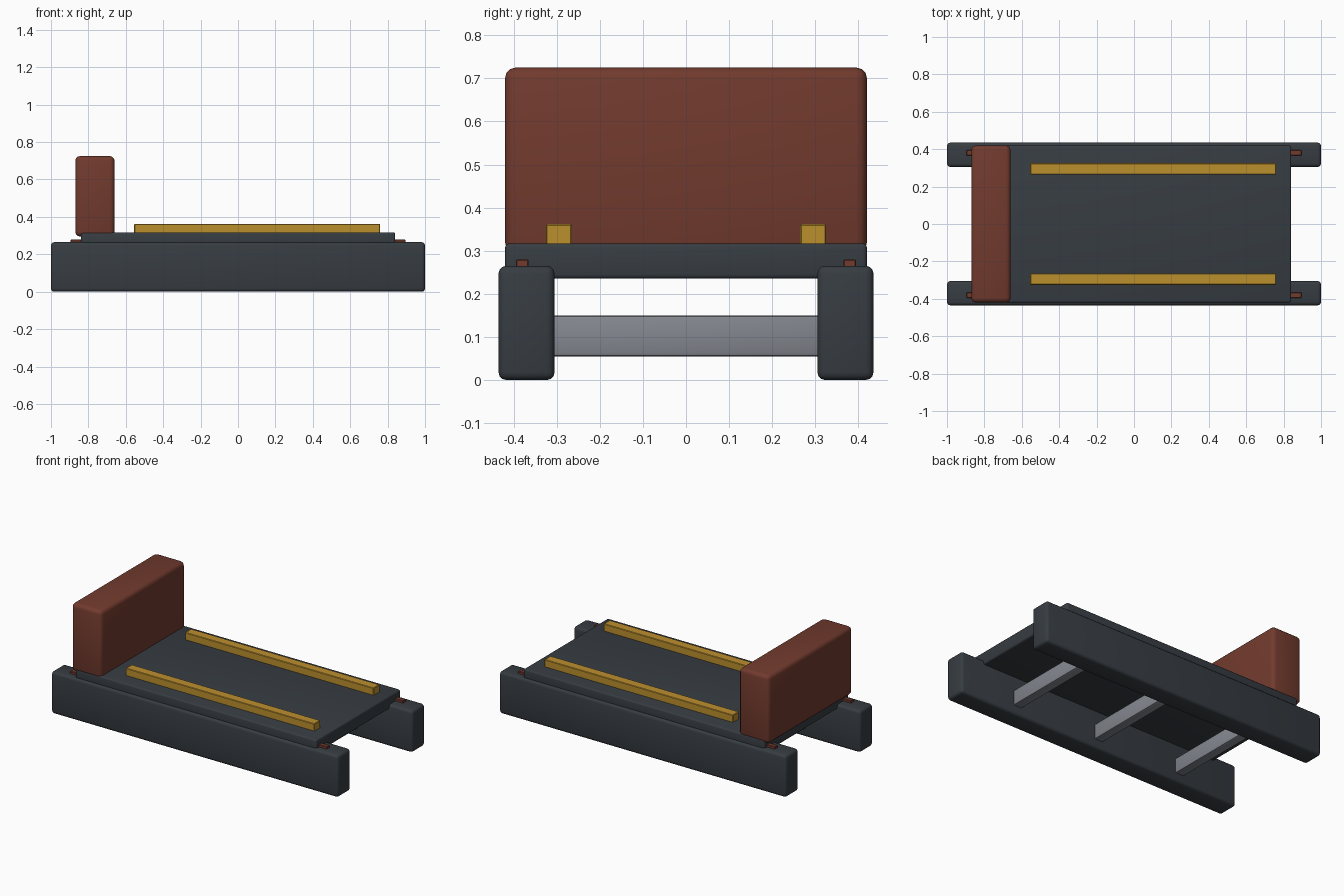
import bpy

if "Cube" in bpy.data.objects:
    bpy.data.objects.remove(bpy.data.objects["Cube"])


def material(name, rgb):
    m = bpy.data.materials.new(name)
    m.diffuse_color = (*rgb, 1)
    m.use_nodes = True
    m.node_tree.nodes["Principled BSDF"].inputs["Base Color"].default_value = m.diffuse_color
    return m


DARK = material("dark slate", (0.038, 0.046, 0.055))
RED = material("rust red", (0.168, 0.043, 0.027))
GOLD = material("ochre yellow", (0.50, 0.275, 0.027))
GREY = material("steel grey", (0.235, 0.245, 0.28))


def block(name, x, y, z, mat, bevel, segments=3):
    """Rounded box spanning the given (min, max) ranges."""
    spans = (x, y, z)
    bpy.ops.mesh.primitive_cube_add(size=1, location=[(a + b) / 2 for a, b in spans])
    ob = bpy.context.object
    ob.name = name
    ob.scale = [b - a for a, b in spans]
    bpy.ops.object.transform_apply(location=False, rotation=False, scale=True)
    ob.data.materials.append(mat)
    mod = ob.modifiers.new("rounded edges", 'BEVEL')
    mod.width = bevel
    mod.segments = segments
    bpy.ops.object.modifier_apply(modifier=mod.name)
    bpy.ops.object.shade_smooth_by_angle(angle=0.6)
    return ob


def pair(name, x, y, z, mat, bevel, segments=3):
    """The same block on both sides of the model."""
    block(name + "_back", x, y, z, mat, bevel, segments)
    block(name + "_front", x, (-y[1], -y[0]), z, mat, bevel, segments)


# Side rails, slide strips and guide bars
pair("side_rail", (-1, 1), (0.305, 0.435), (0, 0.265), DARK, 0.018)
pair("slide_strip", (-0.895, 0.895), (0.365, 0.395), (0.25, 0.28), RED, 0.003, 1)
pair("guide_bar", (-0.555, 0.76), (0.265, 0.325), (0.31, 0.362), GOLD, 0.003, 1)

# Sliding platform with upright end block
block("platform", (-0.84, 0.84), (-0.42, 0.42), (0.235, 0.317), DARK, 0.01)
block("end_block", (-0.87, -0.66), (-0.42, 0.42), (0.295, 0.725), RED, 0.025)

# Cross beams between the rails
for i in range(3):
    cx = (i - 1) * 0.59
    block(f"cross_beam_{i + 1}", (cx - 0.03, cx + 0.03), (-0.32, 0.32),
          (0.055, 0.15), GREY, 0.008, 2)
